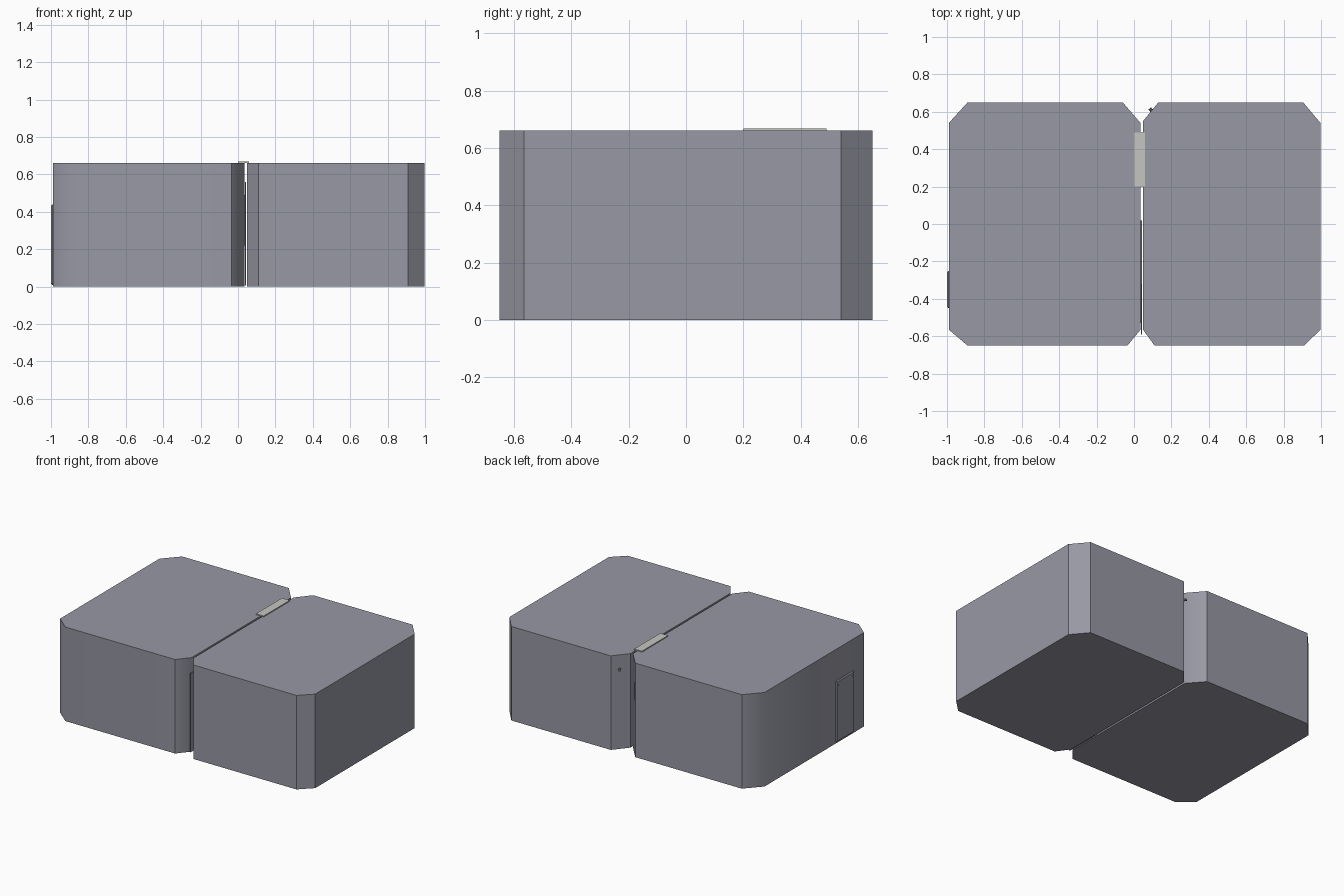
import bpy, bmesh, math
from mathutils import Matrix

if "Cube" in bpy.data.objects:
    bpy.data.objects.remove(bpy.data.objects["Cube"])


def material(name, color):
    mat = bpy.data.materials.new(name)
    mat.diffuse_color = (*color, 1)
    mat.use_nodes = True
    mat.node_tree.nodes["Principled BSDF"].inputs["Base Color"].default_value = mat.diffuse_color
    return mat


BODY = material("slate", (0.31, 0.315, 0.37))
PLATE = material("light_grey", (0.56, 0.56, 0.53))
DARK = material("dark_grey", (0.2, 0.2, 0.21))


def prism(name, outline, z0, z1, mat):
    """Extrude a flat outline from z0 to z1."""
    bm = bmesh.new()
    base = bm.faces.new([bm.verts.new((x, y, z0)) for x, y in outline])
    top = bmesh.ops.extrude_face_region(bm, geom=[base])["geom"]
    for v in top:
        if isinstance(v, bmesh.types.BMVert):
            v.co.z = z1
    bmesh.ops.recalc_face_normals(bm, faces=bm.faces[:])
    mesh = bpy.data.meshes.new(name)
    bm.to_mesh(mesh)
    bm.free()
    mesh.materials.append(mat)
    obj = bpy.data.objects.new(name, mesh)
    bpy.context.collection.objects.link(obj)
    return obj


def box(name, x, y, z, mat):
    return prism(name, [(x[0], y[0]), (x[1], y[0]), (x[1], y[1]), (x[0], y[1])], *z, mat)


def knob(name, location, yaw, radius, depth):
    """Short round handle whose axis points along the yaw direction."""
    bpy.ops.mesh.primitive_cylinder_add(vertices=10, radius=radius, depth=depth)
    obj = bpy.context.object
    obj.name = name
    obj.data.transform(Matrix.Translation(location) @ Matrix.Rotation(yaw, 4, 'Z')
                       @ Matrix.Rotation(math.pi / 2, 4, 'Y'))
    obj.data.materials.append(DARK)
    return obj


# Two main bodies with clipped corners; the left one has softened corner shading
H = 0.662
left = prism("left_body", [(-0.89, -0.65), (-0.035, -0.65), (0.035, -0.565), (0.035, 0.54),
                           (-0.06, 0.65), (-0.89, 0.65), (-0.99, 0.54), (-0.99, -0.565)],
             0, H, BODY)
bpy.context.view_layer.objects.active = left
left.select_set(True)
bpy.ops.object.shade_smooth_by_angle(angle=math.radians(45))
left.select_set(False)
prism("right_body", [(0.11, -0.65), (0.91, -0.65), (0.997, -0.565), (0.997, 0.54),
                     (0.905, 0.65), (0.13, 0.65), (0.048, 0.55), (0.048, -0.565)],
      0, H, BODY)

# Plate bridging the gap on top
box("bridge_plate", (0.0, 0.06), (0.2, 0.49), (0.66, 0.669), PLATE)

# Panels inside the gap
box("gap_door", (0.038, 0.042), (-0.59, -0.32), (0.005, 0.56), BODY)
box("gap_panel", (0.034, 0.042), (-0.53, 0.02), (0.22, 0.49), DARK)

# Hatch on the left wall with a bevelled rim and two studs
hatch = box("side_hatch", (-0.999, -0.975), (-0.45, -0.25), (0.01, 0.44), BODY)
bevel = hatch.modifiers.new("rim", 'BEVEL')
bevel.width = 0.006
bevel.segments = 1
for i, y in enumerate((-0.275, -0.425)):
    knob(f"hatch_stud_{i + 1}", (-0.997, y, 0.41), 0, 0.006, 0.006)

# Small knob on the back clipped corner
knob("corner_knob", (0.09, 0.61, 0.56), math.radians(129), 0.009, 0.02)
